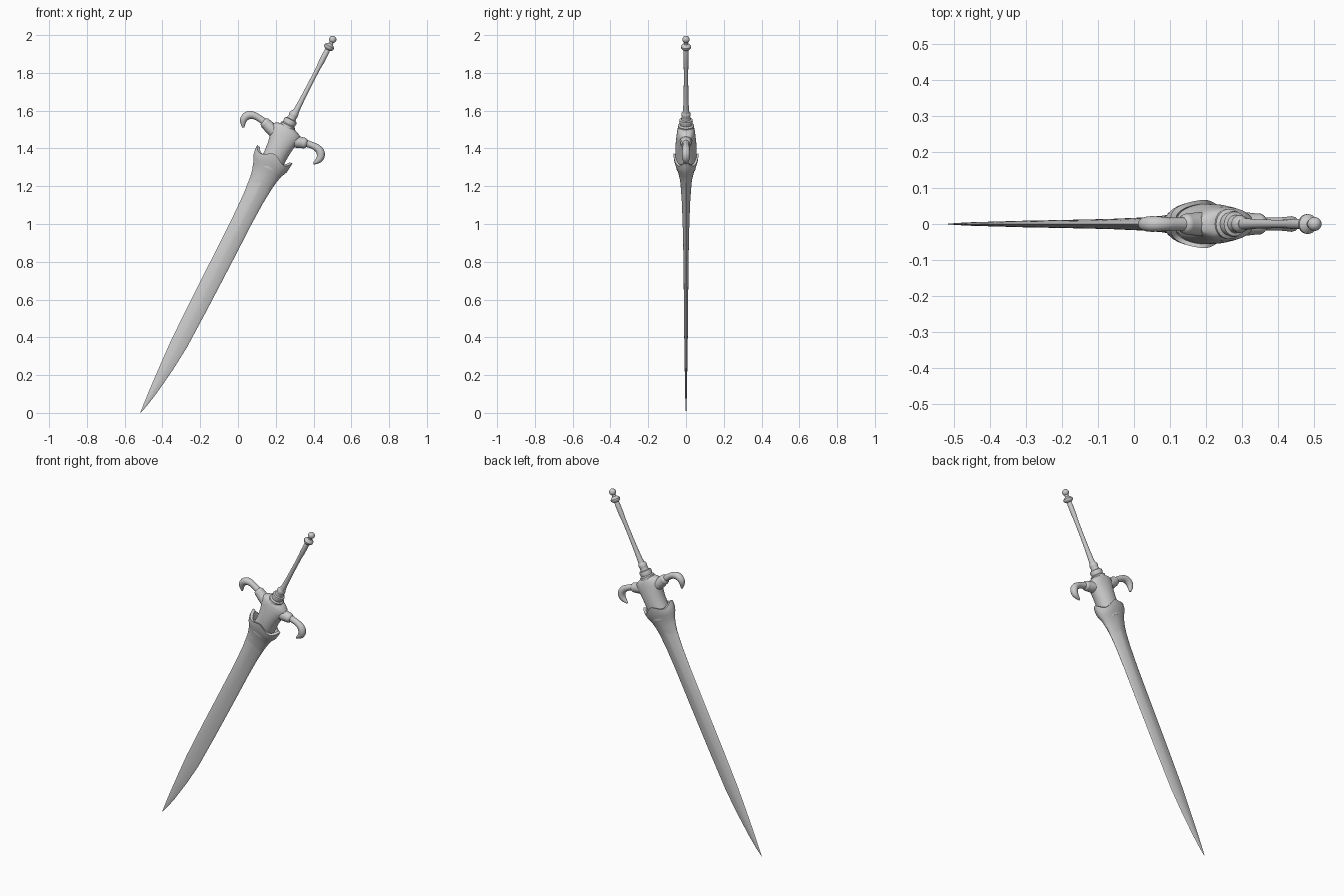
import bpy, bmesh
from math import sin, cos, pi, radians
from mathutils import Matrix

if "Cube" in bpy.data.objects:
    bpy.data.objects.remove(bpy.data.objects["Cube"])

# Sword frame: local z runs from tip to pommel, local x is across the blade
FRAME = Matrix.Translation((-0.517, 0, 0)) @ Matrix.Rotation(radians(27.2), 4, 'Y')


def finish(obj, angle=40):
    obj.matrix_world = FRAME
    bpy.ops.object.select_all(action='DESELECT')
    obj.select_set(True)
    bpy.context.view_layer.objects.active = obj
    bpy.ops.object.shade_smooth_by_angle(angle=radians(angle))


def power(v, e):
    return abs(v) ** e * (1 if v >= 0 else -1)


def loft(name, rings, sides=32, e=1.0, angle=40):
    """Each ring: (height, centre x, half width, half depth[, lip wave])."""
    bm = bmesh.new()
    loops = []
    for s, cx, hw, hd, *wave in rings:
        k = wave[0] if wave else 0
        ring = []
        for i in range(sides):
            a = 2 * pi * i / sides
            ring.append(bm.verts.new((cx + hw * power(cos(a), e), hd * power(sin(a), e),
                                      s + k * cos(4 * a))))
        loops.append(ring)
    for lo, hi in zip(loops, loops[1:]):
        for i in range(sides):
            j = (i + 1) % sides
            bm.faces.new((lo[i], lo[j], hi[j], hi[i]))
    bm.faces.new(loops[0][::-1])
    bm.faces.new(loops[-1])
    mesh = bpy.data.meshes.new(name)
    bm.to_mesh(mesh)
    bm.free()
    obj = bpy.data.objects.new(name, mesh)
    bpy.context.collection.objects.link(obj)
    finish(obj, angle)


def turned(name, profile, cx=0.003):
    loft(name, [(s, cx, r, r) for s, r in profile], 24)


# Blade with lens-shaped section
loft("blade", [(0, 0, .0008, .0008), (.05, .004, .010, .003), (.13, .008, .021, .005),
               (.28, .013, .036, .007), (.42, .015, .046, .009), (.65, .015, .050, .011),
               (.95, .015, .052, .014), (1.15, .014, .053, .018), (1.28, .013, .057, .023),
               (1.38, .012, .066, .030), (1.44, .010, .077, .038)], e=1.35, angle=50)

# Flared blade collar with a wavy lip
loft("blade_collar", [(1.36, .012, .062, .027), (1.41, .011, .071, .035), (1.45, .009, .083, .045, .003),
                      (1.48, .008, .099, .056, .006), (1.505, .007, .104, .064, .012),
                      (1.528, .007, .105, .067, .016), (1.528, .008, .088, .056, .012),
                      (1.49, .010, .070, .050)], sides=40, e=1.15)

# Waisted guard body
loft("guard_body", [(1.46, .012, .066, .050), (1.53, .013, .062, .056), (1.58, .012, .065, .056),
                    (1.62, .010, .072, .054), (1.655, .007, .083, .050), (1.683, .005, .084, .046),
                    (1.695, .004, .068, .042), (1.705, .003, .045, .036)], e=.95)

# Stepped collars below the grip
turned("grip_collars", [(1.69, .042), (1.712, .042), (1.718, .033), (1.735, .036), (1.745, .034),
                        (1.748, .025), (1.765, .022), (1.772, .025), (1.785, .023), (1.795, .016)], .000)

# Slim grip
turned("grip", [(1.78, .019), (1.81, .0155), (1.87, .013), (1.98, .0115),
                (2.06, .012), (2.09, .0145), (2.15, .0145), (2.172, .012)])

# Pommel ring and ball
turned("pommel_ring", [(2.163, .013), (2.168, .022), (2.176, .0275), (2.184, .0275),
                       (2.192, .020), (2.198, .012), (2.213, .011)])
turned("pommel_ball", [(2.224 - .0195 * cos(pi * i / 12), max(.0195 * sin(pi * i / 12), .0005))
                       for i in range(13)], 0.002)

# Hooked quillon arms and their sockets, one per side
arm = [(.06, 1.655, .024), (.105, 1.667, .021), (.15, 1.675, .017), (.185, 1.677, .019),
       (.214, 1.667, .022), (.228, 1.642, .021), (.224, 1.615, .016), (.208, 1.592, .005)]
socket = [(.05, 1.648, .034), (.085, 1.657, .032), (.105, 1.664, .029), (.122, 1.668, .029), (.130, 1.670, .020)]


def tube(name, path, side):
    curve = bpy.data.curves.new(name, 'CURVE')
    curve.dimensions = '3D'
    curve.bevel_depth = 1
    curve.bevel_resolution = 4
    curve.use_fill_caps = True
    curve.resolution_u = 6
    spline = curve.splines.new('NURBS')
    spline.points.add(len(path) - 1)
    for p, (x, s, r) in zip(spline.points, path):
        p.co = (.003 + side * x, 0, s, 1)
        p.radius = r
    spline.order_u = 3
    spline.use_endpoint_u = True
    obj = bpy.data.objects.new(name, curve)
    bpy.context.collection.objects.link(obj)
    bpy.ops.object.select_all(action='DESELECT')
    obj.select_set(True)
    bpy.context.view_layer.objects.active = obj
    bpy.ops.object.convert(target='MESH')
    finish(bpy.context.view_layer.objects.active)


for label, side in (("left", -1), ("right", 1)):
    tube("guard_arm_" + label, arm, side)
    tube("arm_socket_" + label, socket, side)
